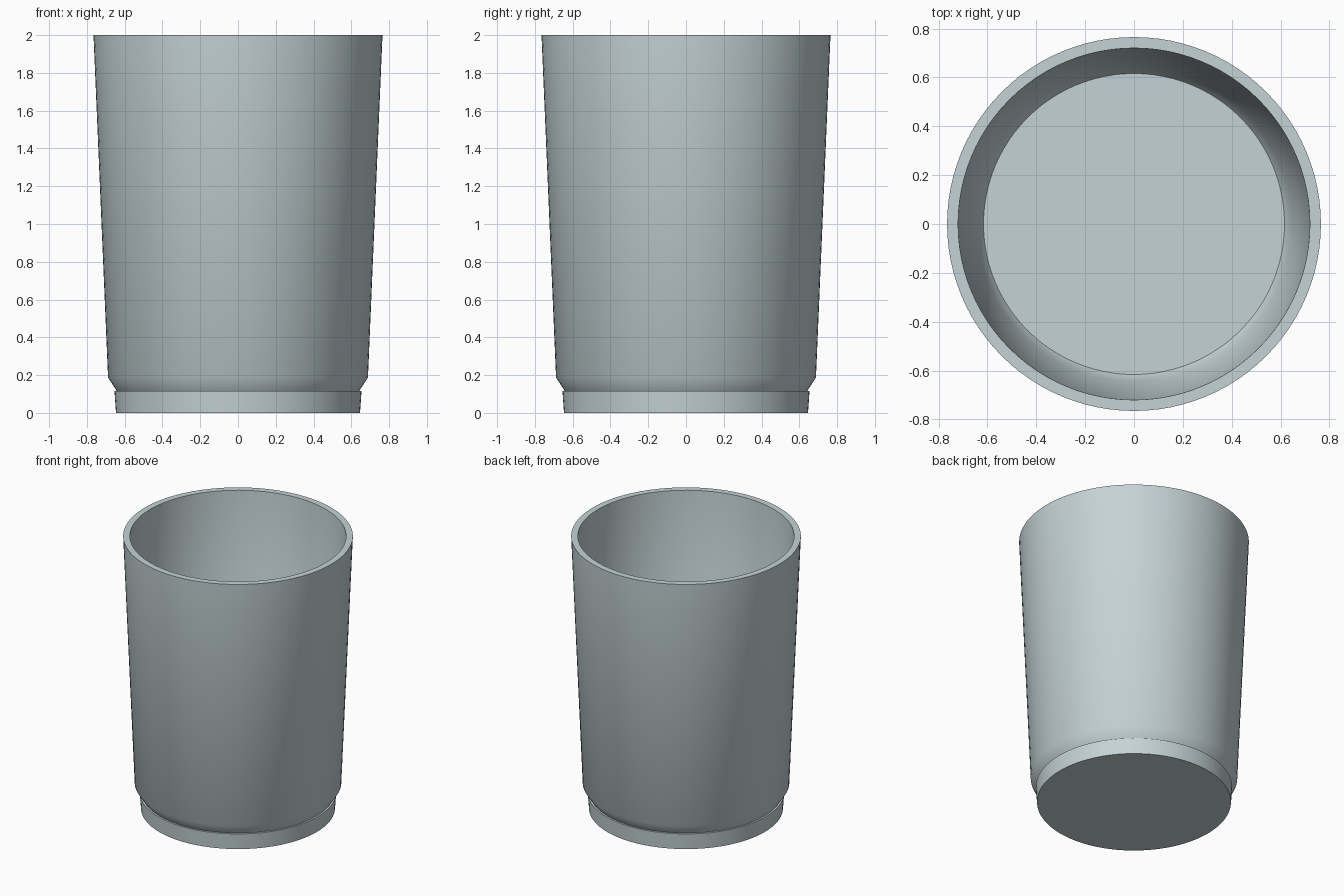
import bpy, bmesh, math
from mathutils import Vector

SEGMENTS = 96

cube = bpy.data.objects.get("Cube")
if cube:
    bpy.data.objects.remove(cube, do_unlink=True)


def flat_material(name, color):
    mat = bpy.data.materials.new(name)
    mat.use_nodes = True
    mat.diffuse_color = color
    mat.node_tree.nodes["Principled BSDF"].inputs["Base Color"].default_value = color
    return mat


def lathe(name, profile, mat):
    """Turn a closed (radius, height) profile around the z axis."""
    bm = bmesh.new()
    verts = [bm.verts.new((r, 0, z)) for r, z in profile]
    edges = [bm.edges.new(pair) for pair in zip(verts, verts[1:])]
    bmesh.ops.spin(bm, geom=verts + edges, cent=(0, 0, 0), axis=(0, 0, 1),
                   angle=math.tau, steps=SEGMENTS, use_duplicate=False)
    bmesh.ops.remove_doubles(bm, verts=bm.verts, dist=0.0001)
    bmesh.ops.recalc_face_normals(bm, faces=bm.faces)
    mesh = bpy.data.meshes.new(name)
    bm.to_mesh(mesh)
    bm.free()
    mesh.materials.append(mat)
    obj = bpy.data.objects.new(name, mesh)
    bpy.context.collection.objects.link(obj)
    bpy.ops.object.select_all(action='DESELECT')
    obj.select_set(True)
    bpy.context.view_layer.objects.active = obj
    bpy.ops.object.shade_smooth_by_angle(angle=math.radians(40))
    return obj


glass_grey = flat_material("pale blue grey", (0.56, 0.65, 0.67, 1))

# Tumbler: solid foot, stepped ledge, chamfer, tapered wall, flat rim, hollow inside
lathe("tumbler", [
    (0, 0), (0.646, 0), (0.654, 0.115),       # underside and foot
    (0.641, 0.115), (0.688, 0.187),           # ledge and chamfer
    (0.765, 2), (0.72, 2),                    # outer wall and rim
    (0.645, 0.204), (0.616, 0.16), (0, 0.16)  # inner wall and floor
], glass_grey)
